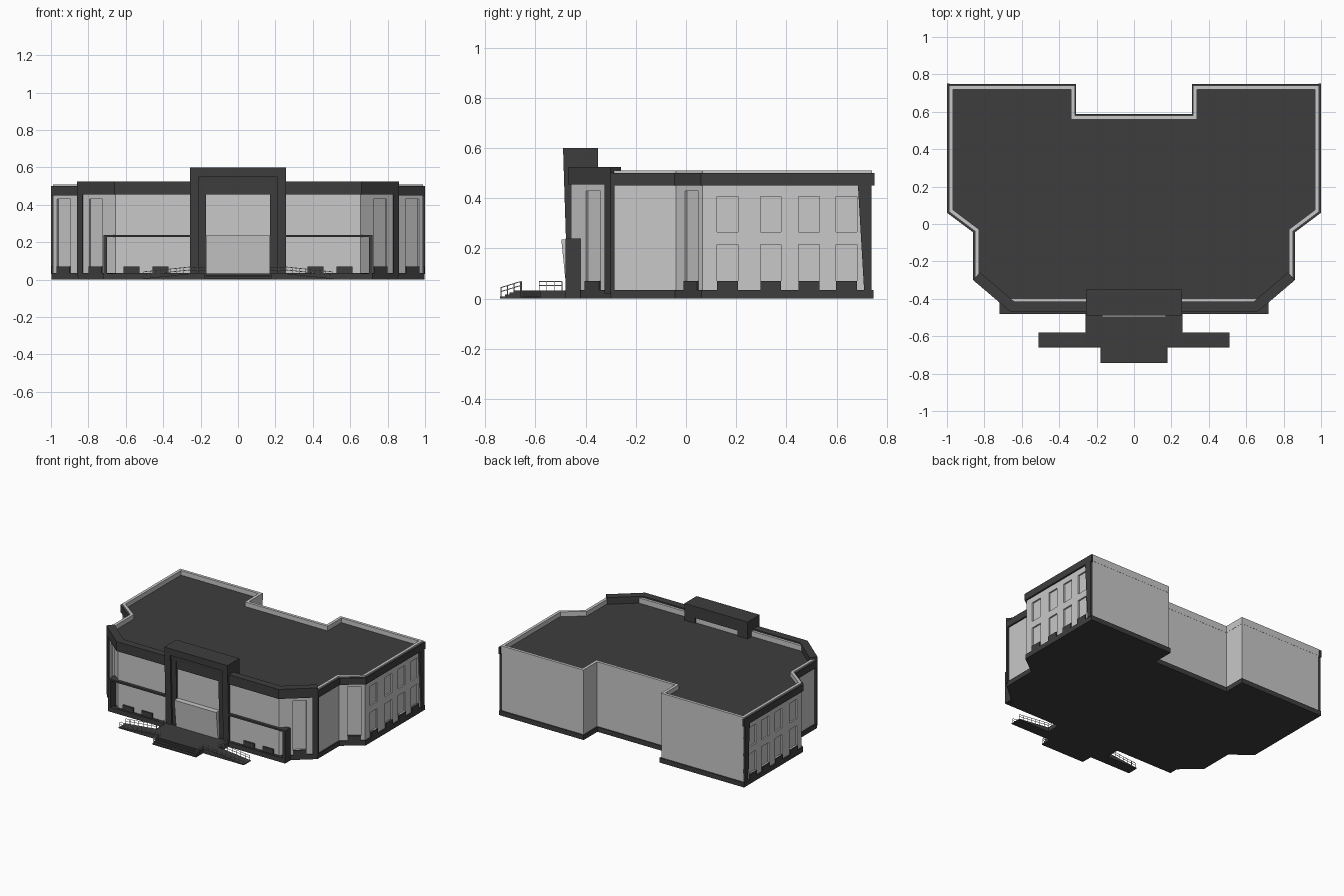
import bpy, bmesh, math
from mathutils import Vector, Matrix

if "Cube" in bpy.data.objects:
    bpy.data.objects.remove(bpy.data.objects["Cube"])


def material(name, c):
    m = bpy.data.materials.new(name)
    m.diffuse_color = (c, c, c, 1)
    m.use_nodes = True
    m.node_tree.nodes["Principled BSDF"].inputs["Base Color"].default_value = m.diffuse_color
    return m


DARK = material("charcoal", 0.048)
LIGHT = material("light grey", 0.58)


def finish(bm, name, mat):
    bmesh.ops.recalc_face_normals(bm, faces=bm.faces)
    me = bpy.data.meshes.new(name)
    bm.to_mesh(me)
    bm.free()
    me.materials.append(mat)
    ob = bpy.data.objects.new(name, me)
    bpy.context.collection.objects.link(ob)
    return ob


def add_prism(bm, pts, vec):
    """Extrude a flat outline of 3D points along vec."""
    f = bm.faces.new([bm.verts.new(p) for p in pts])
    r = bmesh.ops.extrude_face_region(bm, geom=[f], use_keep_orig=True)
    vs = [v for v in r["geom"] if isinstance(v, bmesh.types.BMVert)]
    bmesh.ops.translate(bm, verts=vs, vec=vec)


def prism_z(name, pts, z0, z1, mat):
    bm = bmesh.new()
    add_prism(bm, [(x, y, z0) for x, y in pts], (0, 0, z1 - z0))
    return finish(bm, name, mat)


def prism_x(name, prof, spans, mat):
    bm = bmesh.new()
    for x0, x1 in spans:
        add_prism(bm, [(x0, y, z) for y, z in prof], (x1 - x0, 0, 0))
    return finish(bm, name, mat)


def add_box(bm, x0, x1, y0, y1, z0, z1):
    add_prism(bm, [(x0, y0, z0), (x1, y0, z0), (x1, y1, z0), (x0, y1, z0)], (0, 0, z1 - z0))


def boxes(name, dims, mat):
    bm = bmesh.new()
    for d in dims:
        add_box(bm, *d)
    return finish(bm, name, mat)


def offset(path, d, closed):
    """Shift a counter-clockwise path inward by d with mitred corners."""
    P = [Vector(p) for p in path]
    n, out = len(P), []
    for i, p in enumerate(P):
        dirs = []
        if closed or i > 0:
            dirs.append((p - P[i - 1]).normalized())
        if closed or i < n - 1:
            dirs.append((P[(i + 1) % n] - p).normalized())
        ns = [Vector((-v.y, v.x)) for v in dirs]
        m = sum(ns, Vector((0, 0))).normalized()
        out.append(tuple(p + m * d / m.dot(ns[0])))
    return out


def strip(name, path, d0, d1, z0, z1, mat):
    return prism_z(name, offset(path, d0, False) + offset(path, d1, False)[::-1], z0, z1, mat)


def mirror(path):
    return [(-x, y) for x, y in path][::-1]


# Footprint, right half from front to back
half = [(0.66, -0.47), (0.86, -0.30), (0.86, -0.045), (1, 0.06), (1, 0.752), (0.305, 0.752), (0.305, 0.592)]
foot = half + mirror(half)
walls = prism_z("walls", offset(foot, 0.012, True), 0.02, 0.47, LIGHT)
prism_z("plinth", offset(foot, 0.004, True), 0, 0.035, DARK)
prism_z("roof", offset(foot, 0.02, True), 0.465, 0.476, DARK)

# Parapet and dark cornice bands
strip("parapet", half[1:] + mirror(half)[:-1], 0.011, 0.032, 0.46, 0.51, LIGHT)
strip("right_cornice", half[1:5], 0, 0.014, 0.45, 0.50, DARK)
strip("left_cornice", mirror(half[1:5]), 0, 0.014, 0.45, 0.50, DARK)
front = mirror(half[:2]) + half[:2]
strip("front_cornice", front, 0, 0.055, 0.455, 0.525, DARK)
boxes("front_parapet_lining", [(-0.70, 0.70, -0.416, -0.397, 0.46, 0.515)], LIGHT)

# Leaning fins at the back corners and the front corner pillars
bm = bmesh.new()
for s in (1, -1):
    add_prism(bm, [(s * 0.98, 0.74, 0.03), (s * 0.98, 0.71, 0.03), (s * 0.98, 0.685, 0.455),
                   (s * 0.98, 0.74, 0.455)], (s * 0.02, 0, 0))
finish(bm, "back_fins", DARK)
for s, nm in ((1, "right"), (-1, "left")):
    p = [(0.832, -0.324), (0.86, -0.30), (0.86, -0.285), (0.82, -0.285)]
    prism_z(nm + "_corner_pillar", [(s * x, y) for x, y in p], 0.02, 0.46, DARK)

# Window recesses and the dark panels under them
cut, vent = bmesh.new(), bmesh.new()


def wall_box(bm, x, y, ang, w, z0, z1, t):
    """Box of width w and thickness t on a wall whose outward normal has angle ang."""
    M = Matrix.Translation((x, y, (z0 + z1) / 2)) @ Matrix.Rotation(ang, 4, 'Z')
    M = M @ Matrix.Diagonal((t, w, z1 - z0, 1))
    bmesh.ops.create_cube(bm, size=1, matrix=M)


def bay(x, y, ang, w, spans):
    for s in (1, -1):
        a = ang if s > 0 else math.pi - ang
        for z0, z1 in spans:
            wall_box(cut, s * x, y, a, w, z0, z1, 0.022)
        wall_box(vent, s * x, y, a, w, 0.03, 0.07, 0.016)


for y in (0.165, 0.338, 0.49, 0.64):
    bay(0.988, y, 0, 0.083, [(0.07, 0.215), (0.265, 0.408)])
for a, b in (((0.66, -0.47), (0.86, -0.30)), ((0.86, -0.045), (1, 0.06))):
    d = Vector(b) - Vector(a)
    ang = math.atan2(-d.x, d.y)
    ang = math.atan2(-d.x, d.y) if math.cos(ang) > 0 else ang + math.pi
    c = (Vector(a) + Vector(b)) / 2 - Vector((math.cos(ang), math.sin(ang))) * 0.012
    bay(c.x + 0.008, c.y + 0.006, ang, 0.09, [(0.07, 0.43)])
for s in (1, -1):
    for x in (0.415, 0.57):
        wall_box(vent, s * x, -0.46, math.pi / 2, 0.085, 0.03, 0.07, 0.016)
finish(vent, "under_window_panels", DARK)
cutter = finish(cut, "window_cutter", LIGHT)
cutter.hide_render = True
cutter.hide_viewport = True
mod = walls.modifiers.new("windows", 'BOOLEAN')
mod.operation = 'DIFFERENCE'
mod.solver = 'EXACT'
mod.object = cutter

# Low frame around the ground-floor front
dims = []
for s in (1, -1):
    a, b, c = s * 0.25, s * 0.70, s * 0.72
    dims.append((min(a, c), max(a, c), -0.48, -0.42, 0.228, 0.24))
    dims.append((min(b, c), max(b, c), -0.48, -0.42, 0, 0.235))
    dims.append((min(a, c), max(a, c), -0.48, -0.45, 0, 0.034))
boxes("ground_floor_frame", dims, DARK)


# Entrance portal: outer frame, and a stepped-back inner frame
def portal(name, xo, xi, top, under, dy):
    prof = [(-0.35, 0), (-0.35, top), (-0.49 + dy, top), (-0.487 + dy, 0.5), (-0.472 + dy, 0.03), (-0.472 + dy, 0)]
    prism_x(name + "_pillars", prof, [(xi, xo), (-xo, -xi)], DARK)
    lin = [(-0.35, under), (-0.35, top), (-0.49 + dy, top), (-0.488 + dy, under)]
    prism_x(name + "_lintel", lin, [(-xi, xi)], DARK)


portal("portal", 0.257, 0.21, 0.60, 0.55, 0)
portal("inner_portal", 0.21, 0.172, 0.55, 0.515, 0.012)
boxes("portal_glazing", [(-0.173, 0.173, -0.43, -0.36, 0.03, 0.52)], LIGHT)
prism_x("entrance_vestibule", [(-0.476, 0.03), (-0.497, 0.235), (-0.42, 0.235), (-0.42, 0.03)],
        [(-0.171, 0.171)], LIGHT)

# Landing, steps and side ramps
boxes("landing", [(-0.258, 0.258, -0.66, -0.45, 0, 0.033)], DARK)
boxes("steps", [(-0.178, 0.178, y, -0.65, 0, z)
                for y, z in ((-0.742, 0.009), (-0.722, 0.017), (-0.704, 0.025), (-0.688, 0.033))], DARK)
bm = bmesh.new()
for s in (1, -1):
    add_prism(bm, [(s * 0.25, -0.66, 0), (s * 0.51, -0.66, 0), (s * 0.51, -0.66, 0.006),
                   (s * 0.25, -0.66, 0.033)], (0, 0.08, 0))
finish(bm, "ramps", DARK)

# Handrails: thin rods between ground points
bm = bmesh.new()


def rod(a, b, r=0.0018):
    a, b = Vector(a), Vector(b)
    d = b - a
    M = Matrix.Translation((a + b) / 2) @ d.to_track_quat('Z', 'Y').to_matrix().to_4x4()
    bmesh.ops.create_cone(bm, cap_ends=True, segments=6, radius1=r, radius2=r, depth=d.length, matrix=M)


def rail(a, b, n):
    for s in (1, -1):
        p, q = Vector((s * a[0], a[1], a[2])), Vector((s * b[0], b[1], b[2]))
        for h in (0.02, 0.036):
            rod(p + Vector((0, 0, h)), q + Vector((0, 0, h)))
        for i in range(n):
            g = p.lerp(q, i / (n - 1))
            rod(g, g + Vector((0, 0, 0.036)))


rail((0.255, -0.585, 0.032), (0.505, -0.585, 0.006), 8)
rail((0.255, -0.655, 0.032), (0.505, -0.655, 0.006), 8)
rail((0.174, -0.655, 0.032), (0.255, -0.655, 0.032), 3)
rail((0.174, -0.66, 0.032), (0.174, -0.738, 0.008), 4)
rail((0.253, -0.585, 0.032), (0.253, -0.495, 0.032), 4)
finish(bm, "handrails", LIGHT)
